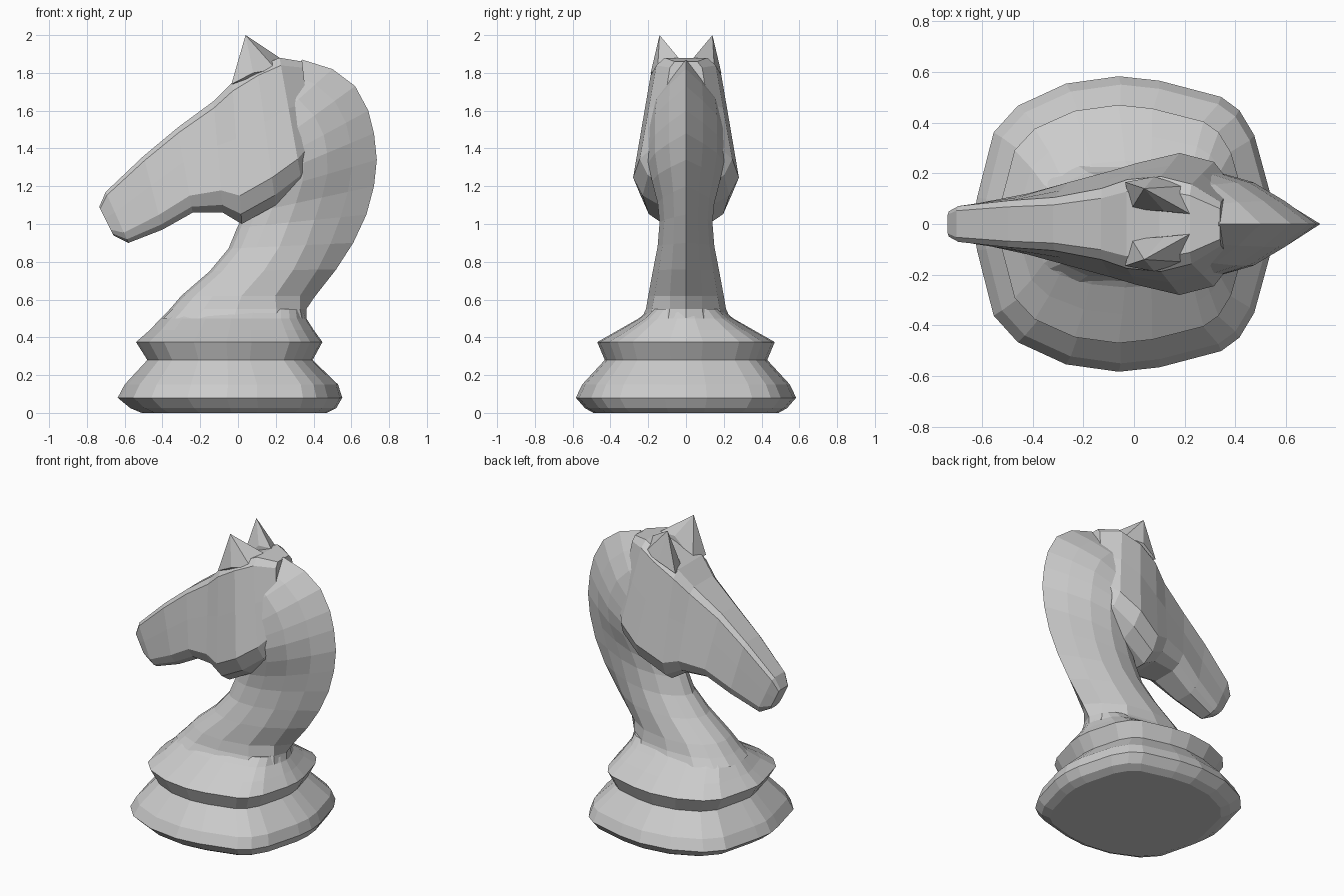
import bpy, bmesh


def make_object(name, bm):
    bmesh.ops.recalc_face_normals(bm, faces=bm.faces)
    mesh = bpy.data.meshes.new(name)
    bm.to_mesh(mesh)
    bm.free()
    obj = bpy.data.objects.new(name, mesh)
    bpy.context.collection.objects.link(obj)
    return obj


def loft(name, half_rings):
    """Mirror each half ring across y = 0, bridge the rings and cap both ends."""
    bm = bmesh.new()
    rings = []
    for half in half_rings:
        full = half + [(x, -y, z) for x, y, z in half[-2:0:-1]]
        rings.append([bm.verts.new(p) for p in full])
    n = len(rings[0])
    for a, b in zip(rings, rings[1:]):
        for i in range(n):
            j = (i + 1) % n
            bm.faces.new((a[i], a[j], b[j], b[i]))
    bm.faces.new(rings[0])
    bm.faces.new(rings[-1])
    return make_object(name, bm)


def mix(a, b, t):
    return a + (b - a) * t


# Stepped base: a rounded-square outline scaled per level
outline = [(-1, 0), (-.97, .18), (-.86, .62), (-.7, .8), (-.38, .95), (-.03, 1),
           (.24, .97), (.65, .86), (.77, .77), (.87, .6), (.98, .19), (1, 0)]
levels = [  # z, x min, x max, half width
    (0, -.51, .47, .49), (.025, -.57, .52, .535), (.08, -.637, .552, .583),
    (.15, -.60, .53, .55), (.28, -.48, .395, .43), (.375, -.54, .447, .47),
    (.44, -.465, .40, .355), (.50, -.41, .362, .25), (.55, -.35, .35, .19)]
loft("base", [[(mix(x0, x1, (u + 1) / 2), v * w, z) for u, v in outline]
              for z, x0, x1, w in levels])

# Neck: teardrop sections fanning around the throat, sharp mane edge at the back
teardrop = [(0, 0), (.03, .35), (.1, .65), (.22, .9), (.4, 1), (.6, .82), (.8, .45), (1, 0)]
blunt = [(0, 0), (.02, .4), (.1, .75), (.25, .97), (.5, 1), (.8, .85), (.97, .4), (1, 0)]
sections = [  # front x, z, back x, z, half width, bluntness
    (-.41, .50, .362, .50, .235, 1), (-.36, .55, .362, .55, .212, .9),
    (-.30, .62, .41, .62, .20, .5), (-.15, .75, .52, .76, .175, .3),
    (-.05, .87, .61, .90, .15, .1), (-.005, .98, .68, 1.05, .14, 0),
    (.03, 1.05, .72, 1.20, .15, 0), (.08, 1.15, .735, 1.34, .18, 0),
    (.10, 1.22, .72, 1.48, .20, 0), (.10, 1.28, .69, 1.60, .20, 0),
    (.08, 1.34, .62, 1.73, .20, 0), (.05, 1.42, .50, 1.82, .19, 0),
    (.02, 1.50, .34, 1.87, .17, 0)]
loft("neck", [[(mix(x0, x1, mix(a[0], b[0], k)), w * mix(a[1], b[1], k),
                mix(z0, z1, mix(a[0], b[0], k))) for a, b in zip(teardrop, blunt)]
              for x0, z0, x1, z1, w, k in sections])

# Head: flat bridge on top, widening down to the cheeks
slices = [  # top x, z, bottom x, z, top half width, cheek half width
    (-.735, 1.09, -.66, .94, .05, .05), (-.70, 1.17, -.58, .90, .07, .08),
    (-.50, 1.36, -.40, .97, .09, .12), (-.32, 1.51, -.24, 1.06, .10, .165),
    (-.13, 1.65, -.08, 1.06, .135, .21), (-.03, 1.75, .02, 1.00, .17, .24),
    (.10, 1.83, .20, 1.10, .18, .28), (.22, 1.88, .34, 1.21, .15, .245),
    (.34, 1.86, .40, 1.32, .08, .15)]


def head_ring(x0, z0, x1, z1, wt, wb):
    half = [(0, 0), (0, .75 * wt)]
    half += [(t, mix(wt, wb, t / .8)) for t in (.06, .4, .8)]
    half += [(.93, .82 * wb), (1, .5 * wb), (1, 0)]
    return [(mix(x0, x1, t), y, mix(z0, z1, t)) for t, y in half]


loft("head", [head_ring(*s) for s in slices])

# Ears: one pointed hull mirrored across the centre
bm = bmesh.new()
for p in [(.04, .14, 2.0), (-.035, .165, 1.74), (-.01, .06, 1.74), (.12, .05, 1.87),
          (.22, .04, 1.88), (.20, .15, 1.82), (.08, .187, 1.80)]:
    bm.verts.new(p)
bmesh.ops.convex_hull(bm, input=bm.verts)
ears = make_object("ears", bm)
mirror = ears.modifiers.new("mirror", 'MIRROR')
mirror.use_axis = (False, True, False)
mirror.use_mirror_merge = False
